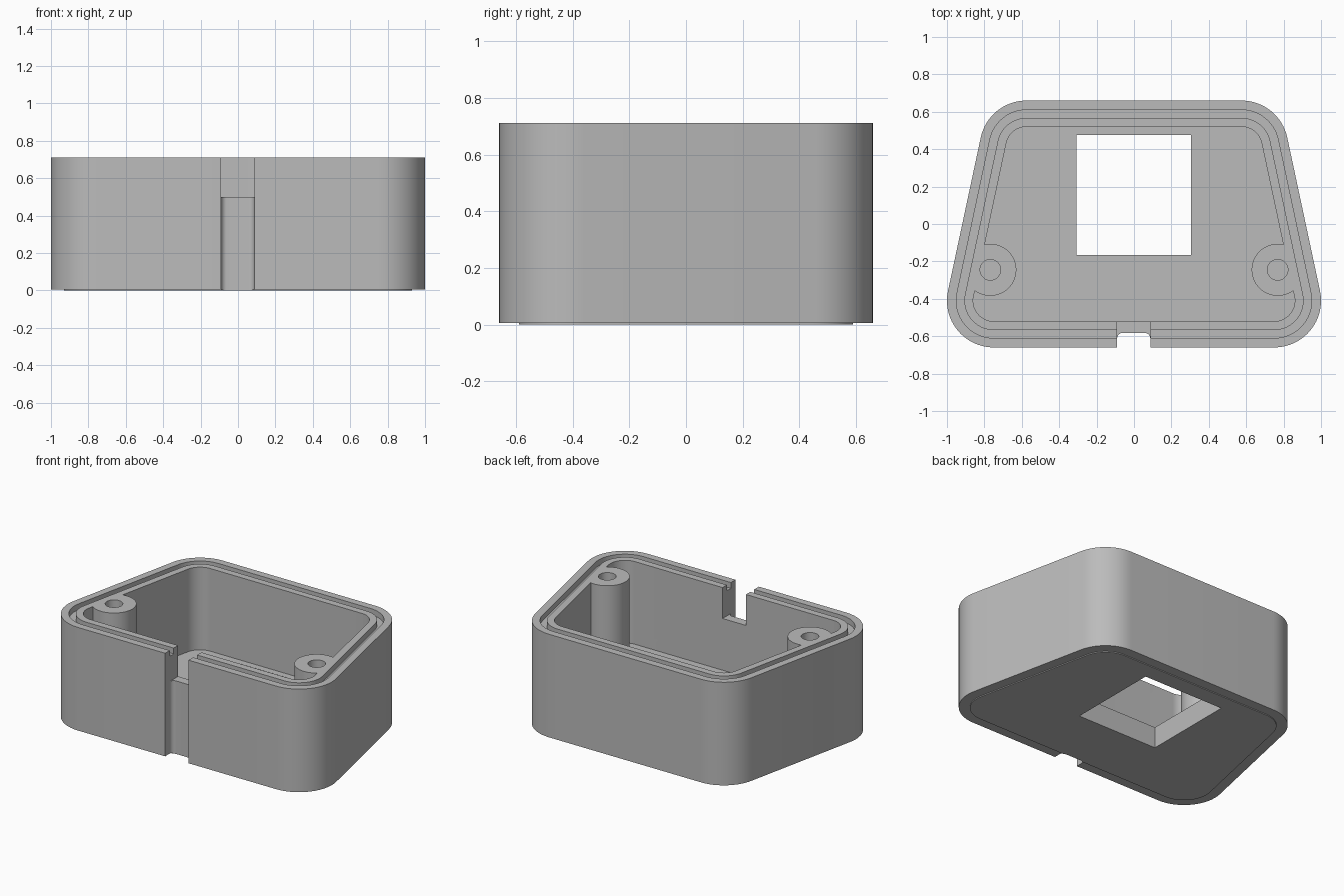
import bpy, bmesh
from math import sin, cos, atan2, radians, pi

cube = bpy.data.objects.get("Cube")
if cube:
    bpy.data.objects.remove(cube, do_unlink=True)

# Main dimensions
BASE, TOP, FLOOR = 0.006, 0.712, 0.146
RADIUS = 0.25
FRONT_X, BACK_X, CORNER_Y = 0.75, 0.575, 0.41

grey = bpy.data.materials.new("plain grey")
grey.use_nodes = True
colour = (0.5, 0.5, 0.5, 1)
grey.diffuse_color = colour
grey.node_tree.nodes["Principled BSDF"].inputs["Base Color"].default_value = colour


def arc(cx, cy, r, start, end, steps=16):
    return [(cx + r * cos(start + (end - start) * i / steps),
             cy + r * sin(start + (end - start) * i / steps)) for i in range(steps + 1)]


def outline(inset):
    """Rounded trapezoid, moved inward by the inset."""
    r = RADIUS - inset
    lean = atan2(FRONT_X - BACK_X, 2 * CORNER_Y)
    half = arc(FRONT_X, -CORNER_Y, r, -pi / 2, lean) + arc(BACK_X, CORNER_Y, r, lean, pi / 2)
    return half + [(-x, y) for x, y in reversed(half)]


def circle(cx, cy, r):
    return arc(cx, cy, r, 0, 2 * pi, 48)[:-1]


def box(x0, x1, y0, y1):
    return [(x0, y0), (x1, y0), (x1, y1), (x0, y1)]


def prism(name, points, z0, z1):
    """Extrude a closed profile from z0 to z1."""
    bm = bmesh.new()
    face = bm.faces.new([bm.verts.new((x, y, z0)) for x, y in points])
    extruded = bmesh.ops.extrude_face_region(bm, geom=[face])
    verts = [v for v in extruded["geom"] if isinstance(v, bmesh.types.BMVert)]
    bmesh.ops.translate(bm, vec=(0, 0, z1 - z0), verts=verts)
    bmesh.ops.recalc_face_normals(bm, faces=bm.faces)
    mesh = bpy.data.meshes.new(name)
    bm.to_mesh(mesh)
    bm.free()
    mesh.materials.append(grey)
    obj = bpy.data.objects.new(name, mesh)
    bpy.context.collection.objects.link(obj)
    return obj


def combine(target, tool, operation):
    """Apply a boolean and discard the tool."""
    tool.hide_render = True
    mod = target.modifiers.new("cut", "BOOLEAN")
    mod.operation, mod.object, mod.solver = operation, tool, "EXACT"
    bpy.context.view_layer.objects.active = target
    bpy.ops.object.modifier_apply(modifier=mod.name)
    bpy.data.objects.remove(tool, do_unlink=True)


# Shell with a slightly raised underside
shell = prism("enclosure_shell", outline(0), BASE, TOP)
combine(shell, prism("underside", outline(0.07), 0, 0.07), "UNION")
combine(shell, prism("cavity", outline(0.14), FLOOR, 1), "DIFFERENCE")

# Screw posts with blind holes
for side in (-1, 1):
    x, y = side * 0.768, -0.245
    combine(shell, prism("screw_post", circle(x, y, 0.139), FLOOR - 0.05, TOP), "UNION")
    combine(shell, prism("screw_hole", circle(x, y, 0.055), 0.25, 1), "DIFFERENCE")

# Seal groove around the rim
groove = prism("seal_groove", outline(0.05), TOP - 0.04, 1)
combine(groove, prism("groove_core", outline(0.093), 0.5, 1.1), "DIFFERENCE")
combine(shell, groove, "DIFFERENCE")

# Window in the floor
combine(shell, prism("window", box(-0.308, 0.304, -0.165, 0.475), -0.1, 0.3), "DIFFERENCE")

# Cable channel down the front, opening through the wall at the top
channel = [(-0.09, -0.8), (0.087, -0.8)]
channel += arc(0.057, -0.612, 0.03, 0, pi / 2, 8) + arc(-0.06, -0.612, 0.03, pi / 2, pi, 8)
combine(shell, prism("cable_channel", channel, -0.1, 0.6), "DIFFERENCE")
combine(shell, prism("cable_notch", box(-0.09, 0.087, -0.8, -0.45), 0.5, 1), "DIFFERENCE")

# Smooth the rounded walls, keep the edges crisp
bpy.ops.object.select_all(action="DESELECT")
shell.select_set(True)
bpy.context.view_layer.objects.active = shell
bpy.ops.object.shade_smooth_by_angle(angle=radians(30))
